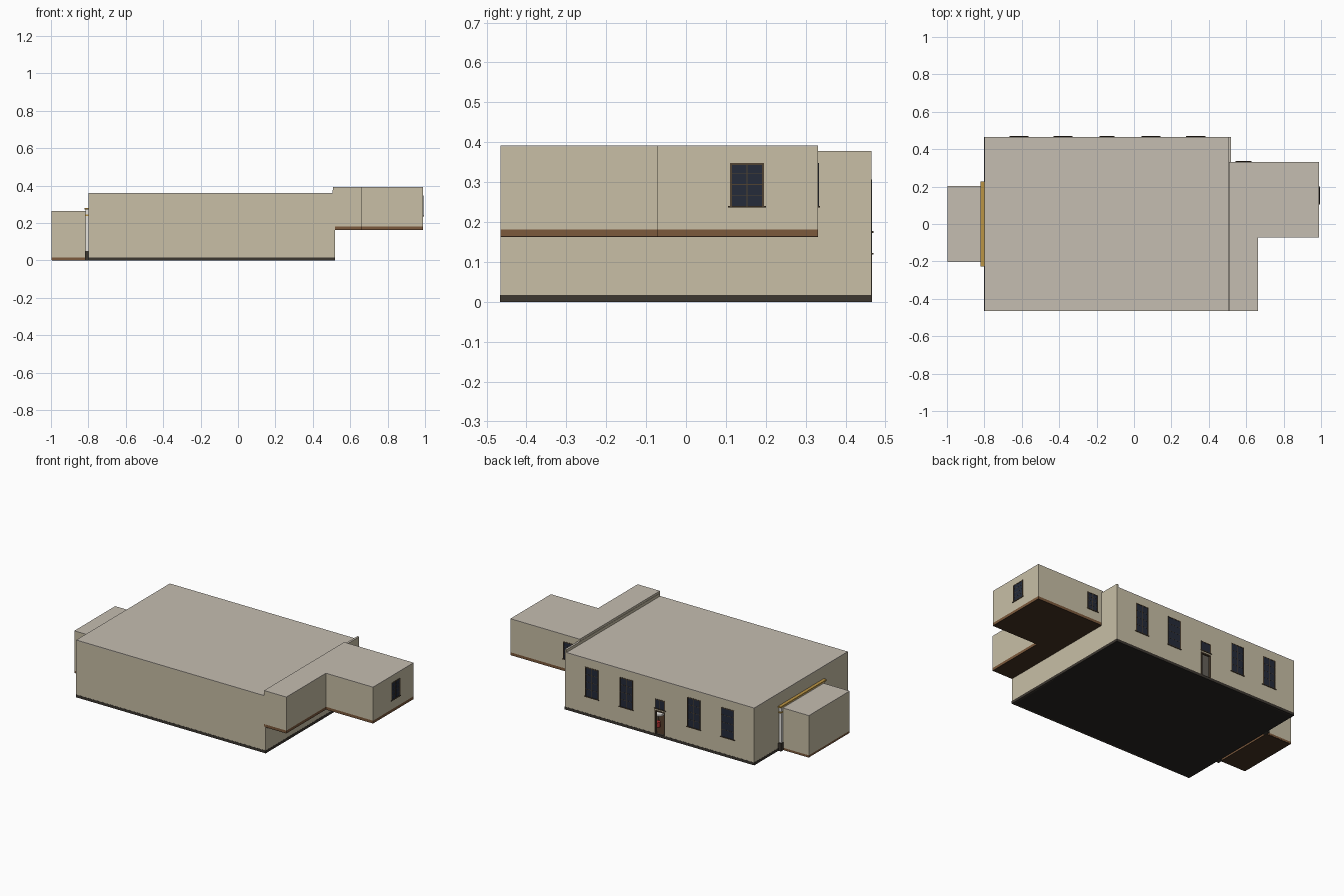
import bpy, bmesh, math
from mathutils import Vector

if "Cube" in bpy.data.objects:
    bpy.data.objects.remove(bpy.data.objects["Cube"])


def mat(name, *rgb):
    m = bpy.data.materials.new(name)
    m.diffuse_color = (*rgb, 1)
    m.use_nodes = True
    m.node_tree.nodes["Principled BSDF"].inputs["Base Color"].default_value = m.diffuse_color
    return m


WALL = mat("plaster", 0.58, 0.52, 0.38)
ROOF = mat("roof_grey", 0.56, 0.51, 0.44)
BASE = mat("dark_base", 0.045, 0.038, 0.03)
FLOOR = mat("black_floor", 0.02, 0.018, 0.016)
BROWN = mat("brown_trim", 0.2, 0.1, 0.045)
UNDER = mat("dark_wood", 0.06, 0.032, 0.016)
GLASS = mat("dark_glass", 0.018, 0.024, 0.042)
FRAME = mat("frame_wood", 0.08, 0.055, 0.032)
GOLD = mat("gold", 0.5, 0.3, 0.06)
WHITE = mat("white", 0.8, 0.78, 0.74)
RED = mat("red", 0.4, 0.03, 0.03)


def prism(name, pts, vec, m):
    """Flat outline pushed along a vector."""
    bm = bmesh.new()
    f = bm.faces.new([bm.verts.new(p) for p in pts])
    r = bmesh.ops.extrude_face_region(bm, geom=[f])
    bmesh.ops.translate(bm, vec=Vector(vec),
                        verts=[v for v in r["geom"] if isinstance(v, bmesh.types.BMVert)])
    bmesh.ops.recalc_face_normals(bm, faces=bm.faces)
    me = bpy.data.meshes.new(name)
    bm.to_mesh(me)
    bm.free()
    me.materials.append(m)
    ob = bpy.data.objects.new(name, me)
    bpy.context.collection.objects.link(ob)
    return ob


def box(name, x0, x1, y0, y1, z0, z1, m):
    return prism(name, [(x0, y0, z0), (x1, y0, z0), (x1, y1, z0), (x0, y1, z0)],
                 (0, 0, z1 - z0), m)


def cyl(name, r, h, loc, m):
    bpy.ops.mesh.primitive_cylinder_add(vertices=12, radius=r, depth=h, location=loc)
    ob = bpy.context.object
    ob.name = name
    ob.data.materials.append(m)


def notched(a0, a1, b0, b1, n0, n1, top):
    """Wall outline with a doorway notch in its lower edge."""
    return [(a0, b0), (n0, b0), (n0, top), (n1, top), (n1, b0), (a1, b0), (a1, b1), (a0, b1)]


T, H = 0.012, 0.465
DX = -0.145

# hall shell
box("hall_floor", -0.8, 0.518, -H, H, 0, 0.004, FLOOR)
box("hall_front_wall", -0.8, 0.505, -H, -H + T, 0.015, 0.356, WALL)
prism("hall_back_wall", [(x, H, z) for x, z in notched(-0.8, 0.505, 0.015, 0.356, DX - 0.032, DX + 0.032, 0.16)],
      (0, -T, 0), WALL)
prism("hall_stage_wall", [(-0.8, y, z) for y, z in notched(-H + T, H - T, 0.015, 0.356, -0.19, 0.19, 0.24)],
      (T, 0, 0), WALL)
box("hall_end_wall", 0.505, 0.518, -H, H, 0.015, 0.377, WALL)
box("hall_roof", -0.8, 0.506, -H, H, 0.354, 0.36, ROOF)
box("end_wall_cap", 0.505, 0.518, -H, H, 0.376, 0.378, ROOF)

# base course around the hall
e = 0.001
box("base_front", -0.8 - e, 0.518 + e, -H - e, -H + T, 0, 0.017, BASE)
box("base_back", -0.8 - e, 0.518 + e, H - T, H + e, 0, 0.017, BASE)
box("base_stage_side", -0.8 - e, -0.8 + T, -H, H, 0, 0.017, BASE)
box("base_end_side", 0.518 - T, 0.518 + e, -H, H, 0, 0.017, BASE)

# raised L-shaped rooms
L = [(0.507, -H), (0.662, -H), (0.662, -0.072), (0.99, -0.072), (0.99, 0.331), (0.507, 0.331)]


def ell(name, z0, z1, m):
    prism(name, [(x, y, z0) for x, y in L], (0, 0, z1 - z0), m)


ell("raised_rooms_underside", 0.163, 0.165, UNDER)
ell("raised_rooms_trim", 0.165, 0.181, BROWN)
ell("raised_rooms_walls", 0.181, 0.388, WALL)
ell("raised_rooms_roof", 0.388, 0.392, ROOF)

# stage room
box("stage_underside", -0.995, -0.815, -0.202, 0.202, 0, 0.003, UNDER)
box("stage_trim", -0.997, -0.815, -0.203, 0.203, 0.003, 0.015, BROWN)
box("stage_rear_wall", -0.997, -0.985, -0.203, 0.203, 0.015, 0.262, WALL)
for s, n in ((-1, "front"), (1, "back")):
    ya, yb = sorted((s * 0.191, s * 0.203))
    box("stage_%s_wall" % n, -0.985, -0.815, ya, yb, 0.015, 0.262, WALL)
box("stage_roof", -0.997, -0.815, -0.203, 0.203, 0.26, 0.265, ROOF)

# stage arch
for s, n in ((-1, "front"), (1, "back")):
    for part, a, b, x0, z0, z1, m in (("plinth", 0.19, 0.226, -0.819, 0, 0.05, BASE),
                                      ("pilaster", 0.193, 0.218, -0.816, 0.05, 0.24, WHITE),
                                      ("capital", 0.19, 0.225, -0.818, 0.238, 0.245, GOLD)):
        ya, yb = sorted((s * a, s * b))
        box("arch_%s_%s" % (part, n), x0, -0.799, ya, yb, z0, z1, m)
box("arch_lintel", -0.816, -0.799, -0.218, 0.218, 0.245, 0.272, WHITE)
box("arch_cornice", -0.82, -0.799, -0.227, 0.227, 0.272, 0.281, GOLD)


def window(name, c, w, z0, z1, side, rows, cols, wall):
    """Glass, frame, bars and sill; side 'y' is a back wall, 'x' an end wall."""
    def b(part, a0, a1, d, h0, h1, m):
        if side == "y":
            box(name + part, a0, a1, wall - 0.004, wall + d, h0, h1, m)
        else:
            box(name + part, wall - 0.004, wall + d, a0, a1, h0, h1, m)
    a0, a1, t = c - w / 2, c + w / 2, 0.005
    b("_glass", a0, a1, 0.0008, z0, z1, GLASS)
    b("_jamb_a", a0, a0 + t, 0.002, z0, z1, FRAME)
    b("_jamb_b", a1 - t, a1, 0.002, z0, z1, FRAME)
    b("_head", a0, a1, 0.002, z1 - t, z1, FRAME)
    for i in range(1, cols):
        a = a0 + w * i / cols
        b("_upright_bar", a - 0.001, a + 0.001, 0.0015, z0, z1, FRAME)
    for i in range(1, rows):
        z = z0 + (z1 - z0) * i / rows
        b("_cross_bar", a0, a1, 0.0015, z - 0.001, z + 0.001, FRAME)
    b("_sill", a0 - 0.005, a1 + 0.005, 0.005, z0 - 0.004, z0, FRAME)


for x in (-0.615, -0.38, 0.09, 0.33):
    window("hall_window", x, 0.092, 0.122, 0.306, "y", 4, 2, H)
window("door_transom", DX, 0.07, 0.177, 0.236, "y", 1, 2, H)
window("end_window", 0.153, 0.085, 0.24, 0.348, "x", 4, 2, 0.99)
window("rear_window", 0.585, 0.075, 0.24, 0.348, "y", 4, 2, 0.331)

# doorway frame
for x in (DX - 0.036, DX + 0.029):
    box("door_jamb", x, x + 0.007, H - T, H + 0.002, 0.015, 0.165, FRAME)
box("door_head", DX - 0.036, DX + 0.036, H - T, H + 0.002, 0.157, 0.165, FRAME)

# interior fittings glimpsed through the doorway
box("hall_carpet", -0.788, 0.505, -H + T, H - T, 0.004, 0.015, UNDER)
for x in (-0.5, -0.25, -0.02, 0.25):
    for y in (-0.28, 0, 0.31):
        cyl("table_leg", 0.008, 0.05, (x, y, 0.04), FRAME)
        cyl("table_top", 0.05, 0.01, (x, y, 0.066), WHITE)
        for k in range(4):
            t = math.pi / 2 * k + 0.6
            cyl("stool", 0.018, 0.03, (x + 0.08 * math.cos(t), y + 0.08 * math.sin(t), 0.03), RED)
